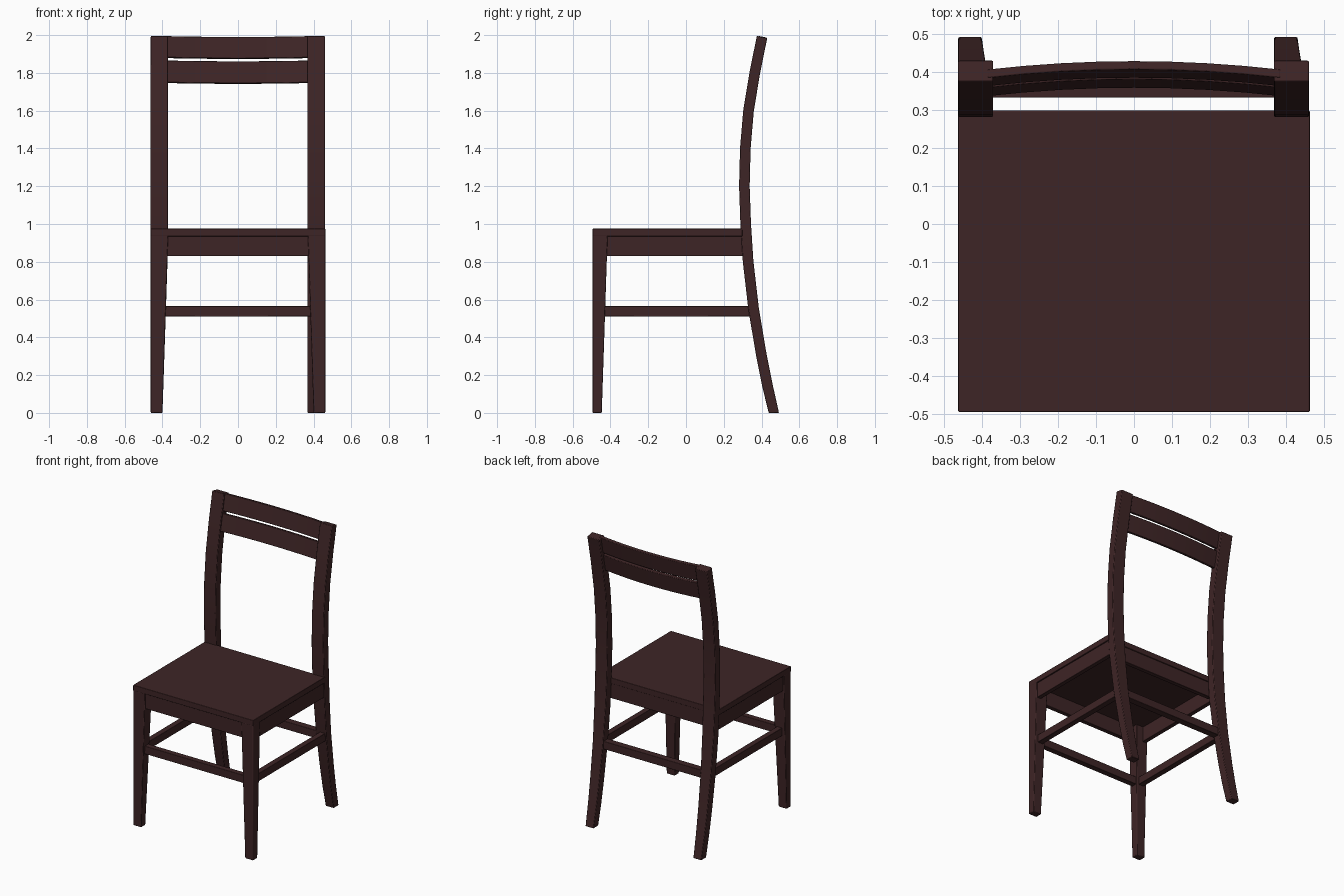
import bpy, bmesh, math
from mathutils import Vector

if "Cube" in bpy.data.objects:
    bpy.data.objects.remove(bpy.data.objects["Cube"])

wood = bpy.data.materials.new("dark red-brown wood")
wood.diffuse_color = (0.048, 0.018, 0.019, 1)
wood.use_nodes = True
wood.node_tree.nodes["Principled BSDF"].inputs["Base Color"].default_value = wood.diffuse_color

# Centre line of the curved rear legs: (y, z)
SPINE = [(0.465, 0), (0.43, 0.15), (0.40, 0.3), (0.358, 0.55), (0.329, 0.8),
         (0.316, 1.0), (0.309, 1.2), (0.314, 1.4), (0.331, 1.6),
         (0.364, 1.8), (0.4025, 1.99)]


def loft(name, rings, bevel=0.004):
    """Join equal rings of points into a closed solid."""
    bm = bmesh.new()
    vs = [[bm.verts.new(p) for p in r] for r in rings]
    n = len(vs[0])
    for a, b in zip(vs, vs[1:]):
        for i in range(n):
            j = (i + 1) % n
            bm.faces.new((a[i], a[j], b[j], b[i]))
    bm.faces.new(vs[0])
    bm.faces.new(vs[-1])
    bmesh.ops.recalc_face_normals(bm, faces=bm.faces)
    me = bpy.data.meshes.new(name)
    bm.to_mesh(me)
    bm.free()
    me.materials.append(wood)
    ob = bpy.data.objects.new(name, me)
    bpy.context.collection.objects.link(ob)
    bpy.ops.object.select_all(action='DESELECT')
    ob.select_set(True)
    bpy.context.view_layer.objects.active = ob
    bpy.ops.object.shade_smooth_by_angle(angle=math.radians(30))
    if bevel:
        m = ob.modifiers.new("soft edges", 'BEVEL')
        m.width, m.segments, m.limit_method = bevel, 2, 'ANGLE'
        m.angle_limit = math.radians(40)
    return ob


def rect(x0, x1, y0, y1, z):
    return [(x0, y0, z), (x1, y0, z), (x1, y1, z), (x0, y1, z)]


def box(name, x0, x1, y0, y1, z0, z1):
    return loft(name, [rect(x0, x1, y0, y1, z0), rect(x0, x1, y0, y1, z1)], 0.003)


# Seat
box("seat", -0.462, 0.462, -0.494, 0.298, 0.935, 0.975)

# Front legs, tapered on their inner sides
for s, side in ((-1, "left"), (1, "right")):
    loft("front_leg_" + side, [
        rect(s * 0.462, s * 0.40, -0.494, -0.446, 0),
        rect(s * 0.462, s * 0.37, -0.494, -0.415, 0.94)])

# Rear legs, swept along the spine; both taper on the same side
for dx, side in ((0, "left"), (0.83, "right")):
    rings = []
    for i, (y, z) in enumerate(SPINE):
        a, b = SPINE[max(i - 1, 0)], SPINE[min(i + 1, len(SPINE) - 1)]
        t = Vector((b[0] - a[0], b[1] - a[1])).normalized()
        ny, nz = t.y * 0.028, -t.x * 0.028
        if i == 0:
            nz = 0
        x0 = -0.462 + dx
        x1 = -0.37 - 0.03 * max(0, 1 - z / 0.9) + dx
        rings.append([(x0, y - ny, z - nz), (x1, y - ny, z - nz),
                      (x1, y + ny, z + nz), (x0, y + ny, z + nz)])
    loft("back_leg_" + side, rings)

# Aprons under the seat
box("front_apron", -0.40, 0.40, -0.486, -0.456, 0.83, 0.937)
box("back_apron", -0.40, 0.40, 0.262, 0.292, 0.83, 0.937)
for s, side in ((-1, "left"), (1, "right")):
    xs = sorted((s * 0.424, s * 0.454))
    box("side_apron_" + side, *xs, -0.45, 0.31, 0.83, 0.937)

# Stretchers between the legs
box("front_stretcher", -0.40, 0.40, -0.478, -0.438, 0.51, 0.565)
box("back_stretcher", -0.40, 0.40, 0.332, 0.38, 0.51, 0.565)
for s, side in ((-1, "left"), (1, "right")):
    xs = sorted((s * 0.40, s * 0.44))
    box("side_stretcher_" + side, *xs, -0.45, 0.36, 0.51, 0.565)


# Backrest slats, bowed to the rear and leaning with the legs
def slat(name, z0, z1):
    lean, th, rings = 0.2, 0.011, []
    for i in range(9):
        x = -0.385 + 0.77 * i / 8
        bow = 0.022 * (1 - (x / 0.385) ** 2)
        ring = []
        for z, d in ((z0, -th), (z1, -th), (z1, th), (z0, th)):
            off = bow + d
            ring.append((x, 0.395 + (z - 1.99) * lean + off, z - off * lean))
        rings.append(ring)
    loft(name, rings, 0.003)


slat("upper_slat", 1.88, 1.993)
slat("lower_slat", 1.748, 1.864)
